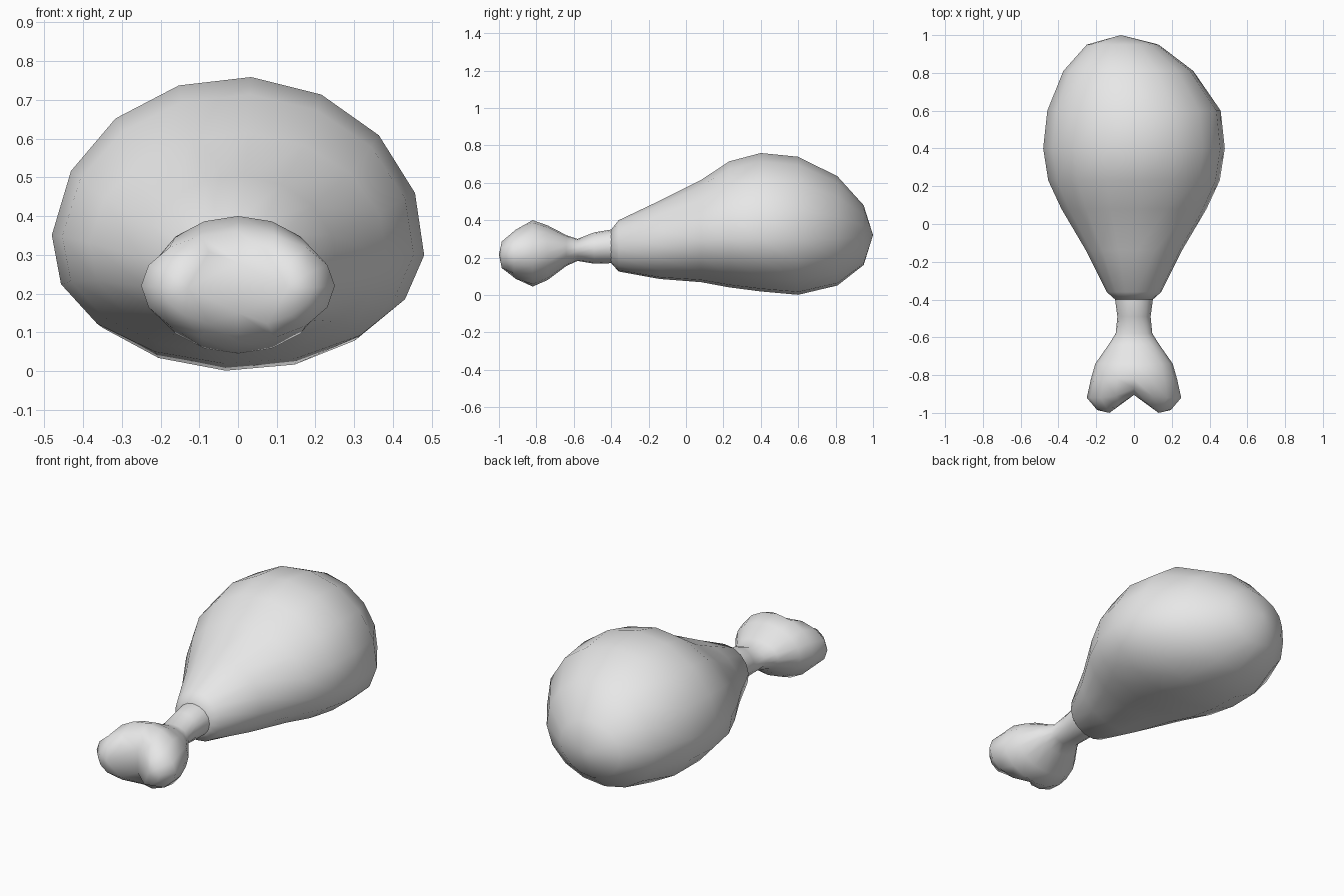
import bpy, bmesh
from math import sin, cos, tau, radians

cube = bpy.data.objects.get("Cube")
if cube:
    bpy.data.objects.remove(cube, do_unlink=True)

SIDES = 16

grey = bpy.data.materials.new("light grey")
grey.use_nodes = True
grey.diffuse_color = (0.8, 0.8, 0.8, 1)
grey.node_tree.nodes["Principled BSDF"].inputs["Base Color"].default_value = (0.8, 0.8, 0.8, 1)


def add_ring(bm, y, cx, half_width, low, mid, high, phase=0.0, notch=0.0):
    """Oval section across y, with its own upper and lower heights."""
    ring = []
    for i in range(SIDES):
        a = tau * i / SIDES + phase
        x, c = half_width * sin(a), cos(a)
        z = mid + c * ((high - mid) if c > 0 else (mid - low))
        dent = notch * max(0, 1 - abs(x) / 0.12)
        ring.append(bm.verts.new((cx + x, y + dent, z)))
    return ring


def bridge(bm, a, b):
    for i in range(SIDES):
        j = (i + 1) % SIDES
        bm.faces.new((a[i], a[j], b[j], b[i]))


def fan(bm, ring, tip):
    for i, v in enumerate(ring):
        bm.faces.new((v, ring[(i + 1) % len(ring)], tip))


def finish(bm, name):
    bmesh.ops.recalc_face_normals(bm, faces=bm.faces)
    mesh = bpy.data.meshes.new(name)
    bm.to_mesh(mesh)
    bm.free()
    mesh.materials.append(grey)
    ob = bpy.data.objects.new(name, mesh)
    bpy.context.collection.objects.link(ob)
    bpy.ops.object.select_all(action="DESELECT")
    bpy.context.view_layer.objects.active = ob
    ob.select_set(True)
    bpy.ops.object.shade_smooth_by_angle(angle=radians(75))


# Meat: y, centre x, half width, low, widest height, high
meat_rings = [
    (-0.40, 0, 0.10, 0.17, 0.26, 0.35),
    (-0.36, 0, 0.145, 0.125, 0.26, 0.40),
    (-0.14, 0, 0.255, 0.085, 0.28, 0.505),
    (0.08, 0, 0.385, 0.068, 0.31, 0.615),
    (0.23, 0, 0.455, 0.04, 0.32, 0.715),
    (0.40, 0, 0.482, 0.018, 0.32, 0.76),
    (0.60, 0, 0.46, 0.0, 0.32, 0.74),
    (0.81, -0.03, 0.345, 0.05, 0.32, 0.635),
    (0.95, -0.06, 0.19, 0.16, 0.32, 0.48),
]
bm = bmesh.new()
rings = [add_ring(bm, *r, phase=radians(4)) for r in meat_rings]
for a, b in zip(rings, rings[1:]):
    bridge(bm, a, b)
bm.faces.new(rings[0])
fan(bm, rings[-1], bm.verts.new((-0.07, 1.0, 0.32)))
finish(bm, "meat")

# Bone: shaft swelling into the knuckle
bone_rings = [
    (-0.36, 0, 0.10, 0.17, 0.26, 0.35),
    (-0.40, 0, 0.10, 0.17, 0.26, 0.35),
    (-0.49, 0, 0.088, 0.167, 0.25, 0.335),
    (-0.58, 0, 0.097, 0.182, 0.24, 0.30),
    (-0.64, 0, 0.135, 0.155, 0.24, 0.32),
    (-0.74, 0, 0.205, 0.08, 0.23, 0.372),
    (-0.82, 0, 0.228, 0.045, 0.22, 0.40),
    (-0.92, 0, 0.25, 0.075, 0.22, 0.36),
    (-0.985, 0, 0.195, 0.115, 0.215, 0.315),
]
notches = [0] * 7 + [0.05, 0.08]
bm = bmesh.new()
rings = [add_ring(bm, *r, notch=n) for r, n in zip(bone_rings, notches)]
for a, b in zip(rings, rings[1:]):
    bridge(bm, a, b)
bm.faces.new(rings[0])

# Two lobes meeting at a central crease
end, half = rings[-1], SIDES // 2
end[0].co.z, end[half].co.z = 0.28, 0.15
fan(bm, end[:half + 1], bm.verts.new((0.13, -1.0, 0.215)))
fan(bm, end[half:] + end[:1], bm.verts.new((-0.13, -1.0, 0.215)))
finish(bm, "bone")
